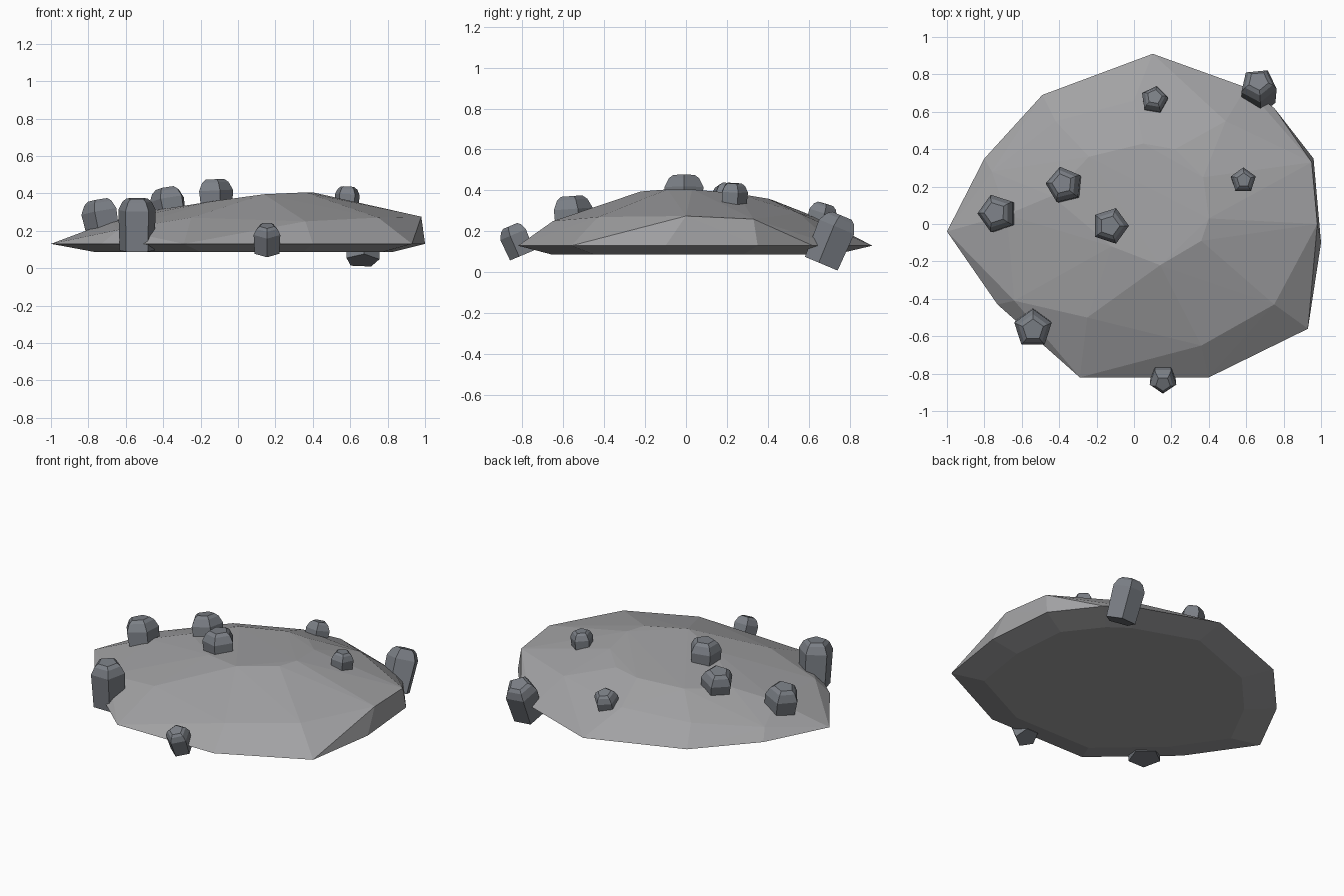
import bpy, bmesh, math
from mathutils import Vector, Matrix

if "Cube" in bpy.data.objects:
    bpy.data.objects.remove(bpy.data.objects["Cube"])


def material(name, rgb):
    m = bpy.data.materials.new(name)
    m.diffuse_color = (*rgb, 1)
    m.use_nodes = True
    m.node_tree.nodes["Principled BSDF"].inputs["Base Color"].default_value = m.diffuse_color
    return m


rock_grey = material("rock grey", (0.36, 0.36, 0.37))
stone_grey = material("blue grey stone", (0.20, 0.215, 0.24))


def finish(name, bm, mat):
    bmesh.ops.recalc_face_normals(bm, faces=bm.faces)
    me = bpy.data.meshes.new(name)
    bm.to_mesh(me)
    bm.free()
    me.materials.append(mat)
    ob = bpy.data.objects.new(name, me)
    bpy.context.collection.objects.link(ob)


# Flat boulder: hull around a sharp rim, a smaller flat base and a faceted dome
rim = [(-1, -.04), (-.80, .35), (-.49, .69), (.10, .91), (.60, .73), (.75, .62),
       (.96, .35), (1, -.10), (.93, -.56), (.40, -.82), (-.29, -.82), (-.73, -.43)]
dome = [(.98, 0, .275), (.95, .33, .26), (.75, -.43, .27), (.36, -.65, .25),
        (-.64, -.41, .205), (-.68, .05, .25), (-.76, .28, .19), (-.25, -.50, .27),
        (-.44, .15, .31), (-.24, .36, .33), (.05, .43, .35), (.22, .40, .36),
        (.37, .25, .385), (.40, .03, .405), (.36, -.09, .405), (.14, -.22, .395),
        (-.12, -.12, .36), (.49, .55, .29), (0, .66, .26), (-.42, .55, .23)]
bm = bmesh.new()
for x, y in rim:
    bm.verts.new((x, y, .13))
    bm.verts.new((x * .8 + .03, y * .8, .087))
for p in dome:
    bm.verts.new(p)
hull = bmesh.ops.convex_hull(bm, input=bm.verts)
bmesh.ops.delete(bm, geom=[v for v in bm.verts if not v.link_faces], context='VERTS')
finish("boulder", bm, rock_grey)


# Five-sided studs with a chamfered crown, leaning along the given axis
def stud(name, top, axis, r, length, phase):
    bm = bmesh.new()
    rings = []
    for h, s in ((-length, .93), (-.6 * r, 1), (-.17 * r, .78), (0, .55)):
        rings.append([bm.verts.new((s * r * math.cos(a), s * r * math.sin(a), h))
                      for a in (math.radians(phase + 72 * i) for i in range(5))])
    for lo, hi in zip(rings, rings[1:]):
        for i in range(5):
            j = (i + 1) % 5
            bm.faces.new((lo[i], lo[j], hi[j], hi[i]))
    bm.faces.new(rings[0][::-1])
    bm.faces.new(rings[-1])
    tilt = Vector((0, 0, 1)).rotation_difference(Vector(axis).normalized())
    bm.transform(Matrix.Translation(top) @ tilt.to_matrix().to_4x4())
    finish(name, bm, stone_grey)


stud("stud_left", (-.745, .06, .365), (-.18, .05, 1), .105, .17, 180)
stud("stud_upper_left", (-.385, .215, .428), (-.18, .10, 1), .10, .15, 175)
stud("stud_crown", (-.13, -.01, .475), (-.05, 0, 1), .10, .15, 0)
stud("stud_back", (.11, .68, .335), (.02, .30, 1), .075, .12, 80)
stud("stud_right", (.587, .235, .435), (.06, .05, 1), .07, .12, 90)
stud("stud_back_right", (.665, .765, .275), (0, .42, 1), .10, .255, 60)
stud("stud_front_left", (-.54, -.565, .372), (0, -.07, 1), .105, .28, 18)
stud("stud_front", (.155, -.855, .228), (0, -.42, 1), .075, .155, 270)
